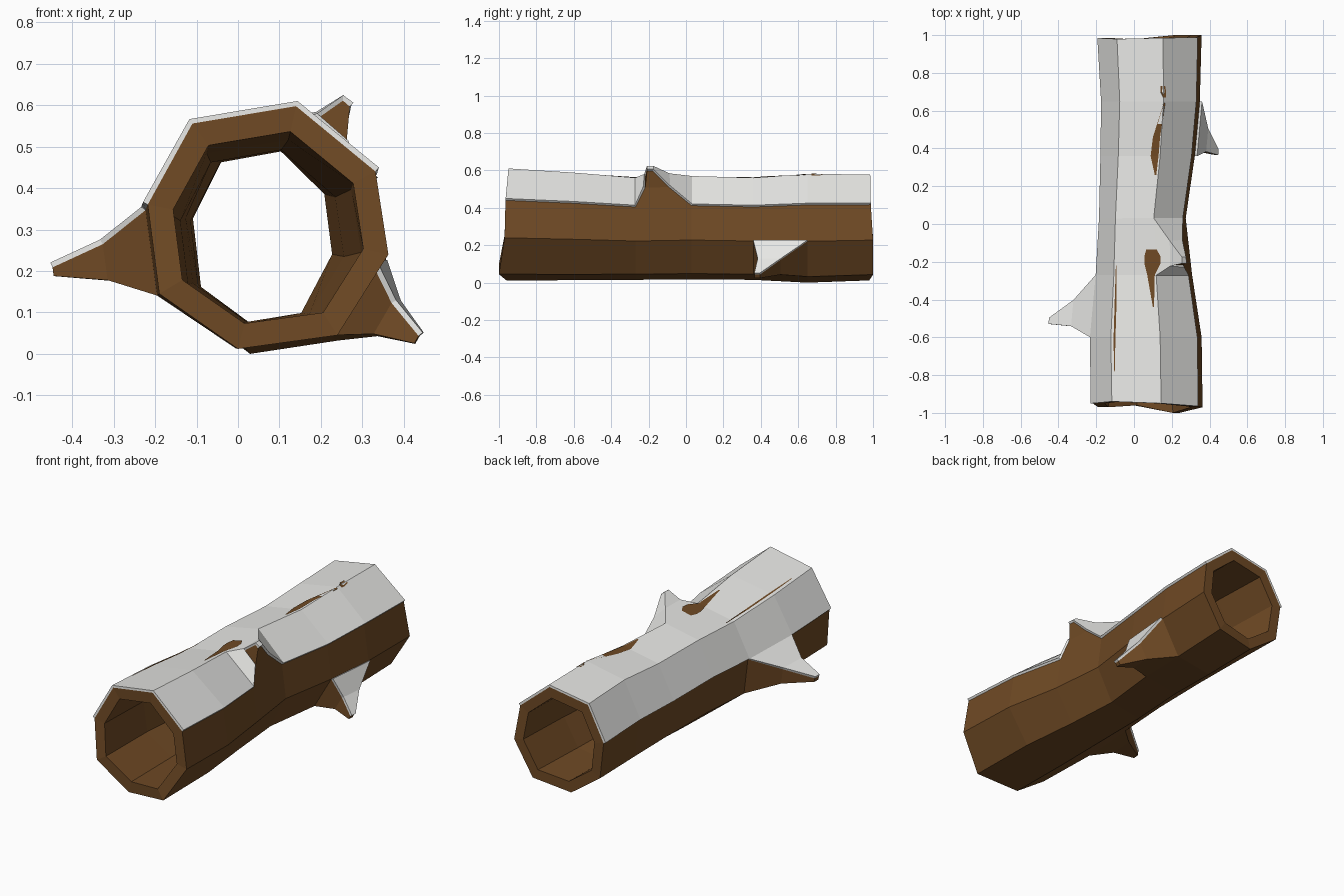
import bpy, bmesh
from mathutils import Vector
from mathutils.bvhtree import BVHTree

if "Cube" in bpy.data.objects:
    bpy.data.objects.remove(bpy.data.objects["Cube"])


def material(name, rgb):
    m = bpy.data.materials.new(name)
    m.diffuse_color = (*rgb, 1)
    m.use_nodes = True
    m.node_tree.nodes["Principled BSDF"].inputs["Base Color"].default_value = m.diffuse_color
    return m


def add_object(name, mesh, mat):
    ob = bpy.data.objects.new(name, mesh)
    mesh.materials.append(mat)
    bpy.context.collection.objects.link(ob)
    return ob


bark = material("bark brown", (0.16, 0.068, 0.018))
white = material("snow white", (0.8, 0.8, 0.78))

# Eight-sided log profile (x, z), counter-clockwise from the bottom
PROFILE = [(0.0, 0.012), (0.24, 0.045), (0.363, 0.24), (0.332, 0.44),
           (0.14, 0.598), (-0.11, 0.556), (-0.218, 0.36), (-0.19, 0.145)]
# Rings along the log: y, centre x, x scale, bottom z, z scale
RINGS = [(-0.96, 0.075, 1.0, 0.012, 1.0), (-0.6, 0.07, 1.0, 0.013, 0.96),
         (-0.27, 0.06, 0.86, 0.015, 0.91), (0.03, 0.052, 0.77, 0.018, 0.92),
         (0.36, 0.08, 0.84, 0.015, 0.91), (0.65, 0.095, 0.88, 0.0, 0.97),
         (0.98, 0.09, 0.93, 0.012, 0.945)]
# Ragged ends: lengthwise shift of each profile corner
FRONT = [0.0, -0.04, -0.01, -0.005, 0.01, 0.02, 0.01, -0.01]
BACK = [0.0, 0.02, 0.02, 0.008, 0.005, 0.0, 0.005, 0.0]
# Branch stubs: (ring, side) of the log face each grows from, and its tip
BRANCHES = {(1, 6): (-0.45, -0.515, 0.197), (4, 1): (0.435, 0.378, 0.032),
            (2, 3): (0.262, -0.195, 0.607)}

# Hollow log with branch stubs grown out of its sides
bm = bmesh.new()
outer, inner = [], []
for r, (y, cx, sx, z0, sz) in enumerate(RINGS):
    shift = FRONT if r == 0 else BACK if r == len(RINGS) - 1 else [0] * 8
    pts = [Vector((cx + (px - 0.075) * sx, y + s, z0 + (pz - 0.012) * sz))
           for (px, pz), s in zip(PROFILE, shift)]
    mid = Vector((cx, y, z0 + 0.293 * sz))
    outer.append([bm.verts.new(p) for p in pts])
    inner.append([bm.verts.new((mid.x + (p.x - mid.x) * 0.79, p.y,
                                mid.z + (p.z - mid.z) * 0.79)) for p in pts])

skin = []


def grow_branch(base, tip):
    centre = sum((v.co for v in base), Vector()) / 4
    loops = [base]
    for t, size in ((0.47, 0.42), (0.98, 0.1)):
        c = centre.lerp(Vector(tip), t)
        loops.append([bm.verts.new(c + (v.co - centre) * size) for v in base])
    for a, b in zip(loops, loops[1:]):
        for i in range(4):
            j = (i + 1) % 4
            skin.append(bm.faces.new((a[i], a[j], b[j], b[i])))
    skin.append(bm.faces.new(loops[-1]))


for r in range(len(RINGS) - 1):
    for i in range(8):
        j = (i + 1) % 8
        quad = (outer[r][i], outer[r][j], outer[r + 1][j], outer[r + 1][i])
        if (r, i) in BRANCHES:
            grow_branch(quad, BRANCHES[r, i])
        else:
            skin.append(bm.faces.new(quad))
        bm.faces.new((inner[r][i], inner[r + 1][i], inner[r + 1][j], inner[r][j]))
for r in (0, -1):
    for i in range(8):
        j = (i + 1) % 8
        bm.faces.new((outer[r][i], inner[r][i], inner[r][j], outer[r][j]))
bmesh.ops.recalc_face_normals(bm, faces=bm.faces[:])
bm.normal_update()

# Snow lies on every outside face that looks upward
snow_bm = bmesh.new()
made = {}
for f in skin:
    if f.normal.z > 0.3:
        for v in f.verts:
            if v not in made:
                made[v] = snow_bm.verts.new(v.co)
        snow_bm.faces.new([made[v] for v in f.verts])

log_mesh = bpy.data.meshes.new("hollow_log")
bm.to_mesh(log_mesh)
add_object("hollow_log", log_mesh, bark)
snow_mesh = bpy.data.meshes.new("snow_cover")
snow_bm.to_mesh(snow_mesh)
snow = add_object("snow_cover", snow_mesh, white)
sol = snow.modifiers.new("thickness", 'SOLIDIFY')
sol.thickness = 0.013
sol.offset = 1

# Bare bark showing through the snow: strips of (y, left x, right x)
PATCHES = [
    [(0.26, 0.11, 0.118), (0.36, 0.088, 0.13), (0.46, 0.10, 0.138), (0.64, 0.158, 0.165)],
    [(0.67, 0.155, 0.17), (0.7, 0.14, 0.17), (0.73, 0.14, 0.165)],
    [(-0.44, 0.10, 0.106), (-0.27, 0.07, 0.11), (-0.21, 0.055, 0.14),
     (-0.17, 0.055, 0.14), (-0.135, 0.065, 0.12)],
    [(-0.78, -0.106, -0.102), (-0.6, -0.108, -0.098), (-0.4, -0.102, -0.092),
     (-0.22, -0.096, -0.092)],
]
bpy.context.view_layer.update()
tree = BVHTree.FromObject(snow, bpy.context.evaluated_depsgraph_get())
patch_bm = bmesh.new()


def on_snow(x, y):
    hit = tree.ray_cast(Vector((x, y, 2)), Vector((0, 0, -1)))[0]
    return patch_bm.verts.new(hit + Vector((0, 0, 0.004)))


for strip in PATCHES:
    rows = [(on_snow(a, y), on_snow(b, y)) for y, a, b in strip]
    for p, q in zip(rows, rows[1:]):
        patch_bm.faces.new((p[0], p[1], q[1], q[0]))
patch_mesh = bpy.data.meshes.new("bare_bark_patches")
patch_bm.to_mesh(patch_mesh)
add_object("bare_bark_patches", patch_mesh, bark)
